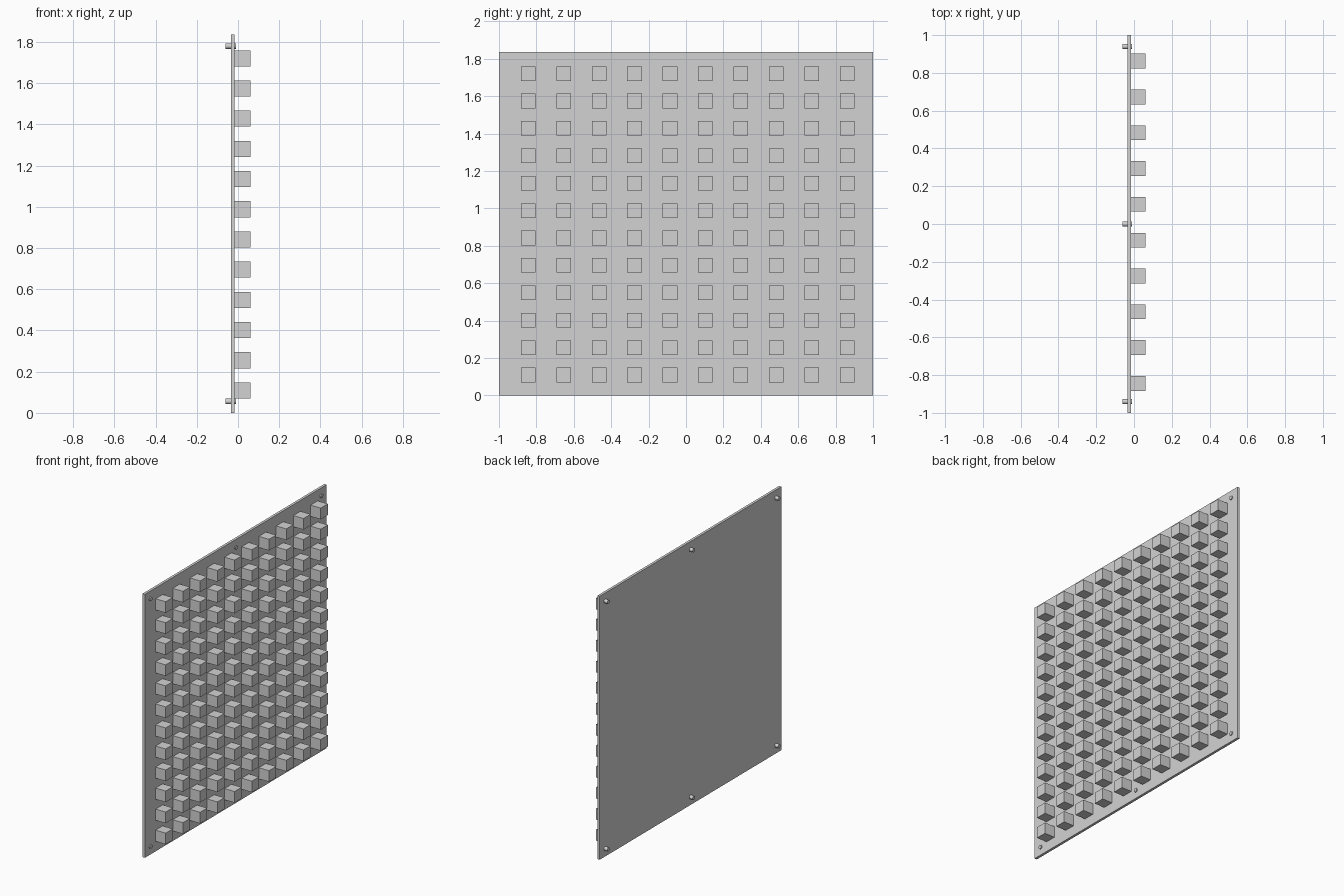
import bpy, bmesh, math
from mathutils import Matrix, Vector

if "Cube" in bpy.data.objects:
    bpy.data.objects.remove(bpy.data.objects["Cube"])

grey = bpy.data.materials.new("plain grey")
grey.diffuse_color = (0.65, 0.65, 0.65, 1)
grey.use_nodes = True
grey.node_tree.nodes["Principled BSDF"].inputs["Base Color"].default_value = grey.diffuse_color


def finish(bm, name):
    mesh = bpy.data.meshes.new(name)
    bm.to_mesh(mesh)
    bm.free()
    mesh.materials.append(grey)
    obj = bpy.data.objects.new(name, mesh)
    bpy.context.collection.objects.link(obj)
    return obj


def add_box(bm, centre, size):
    m = Matrix.Translation(Vector(centre)) @ Matrix.Diagonal((*size, 1))
    bmesh.ops.create_cube(bm, size=1, matrix=m)


HEIGHT = 1.835
BACK, FACE, FRONT = -0.035, -0.017, 0.061   # plate back, plate face, block front

# Thin upright backing plate
bm = bmesh.new()
add_box(bm, ((BACK + FACE) / 2, 0, HEIGHT / 2), (FACE - BACK, 2.0, HEIGHT))
finish(bm, "backing_plate")

# Grid of cube blocks on the +x face
COLS, ROWS, SIDE = 10, 12, 0.078
for r in range(ROWS):
    bm = bmesh.new()
    for c in range(COLS):
        y = -0.844 + c * 0.1896
        z = 0.109 + r * 0.1465
        add_box(bm, ((FACE + FRONT) / 2, y, z), (FRONT - FACE, SIDE, SIDE))
    finish(bm, f"block_row_{r + 1}")

# Round mounting pins through the plate
bm = bmesh.new()
P0, P1 = -0.061, -0.010
for y in (-0.94, 0, 0.94):
    for z in (0.056, 1.78):
        m = Matrix.Translation(((P0 + P1) / 2, y, z)) @ Matrix.Rotation(math.pi / 2, 4, 'Y')
        bmesh.ops.create_cone(bm, cap_ends=True, segments=20, radius1=0.0135,
                              radius2=0.0135, depth=P1 - P0, matrix=m)
for f in bm.faces:
    f.smooth = len(f.verts) == 4
for e in bm.edges:
    e.smooth = all(len(f.verts) == 4 for f in e.link_faces)
finish(bm, "mounting_pins")
